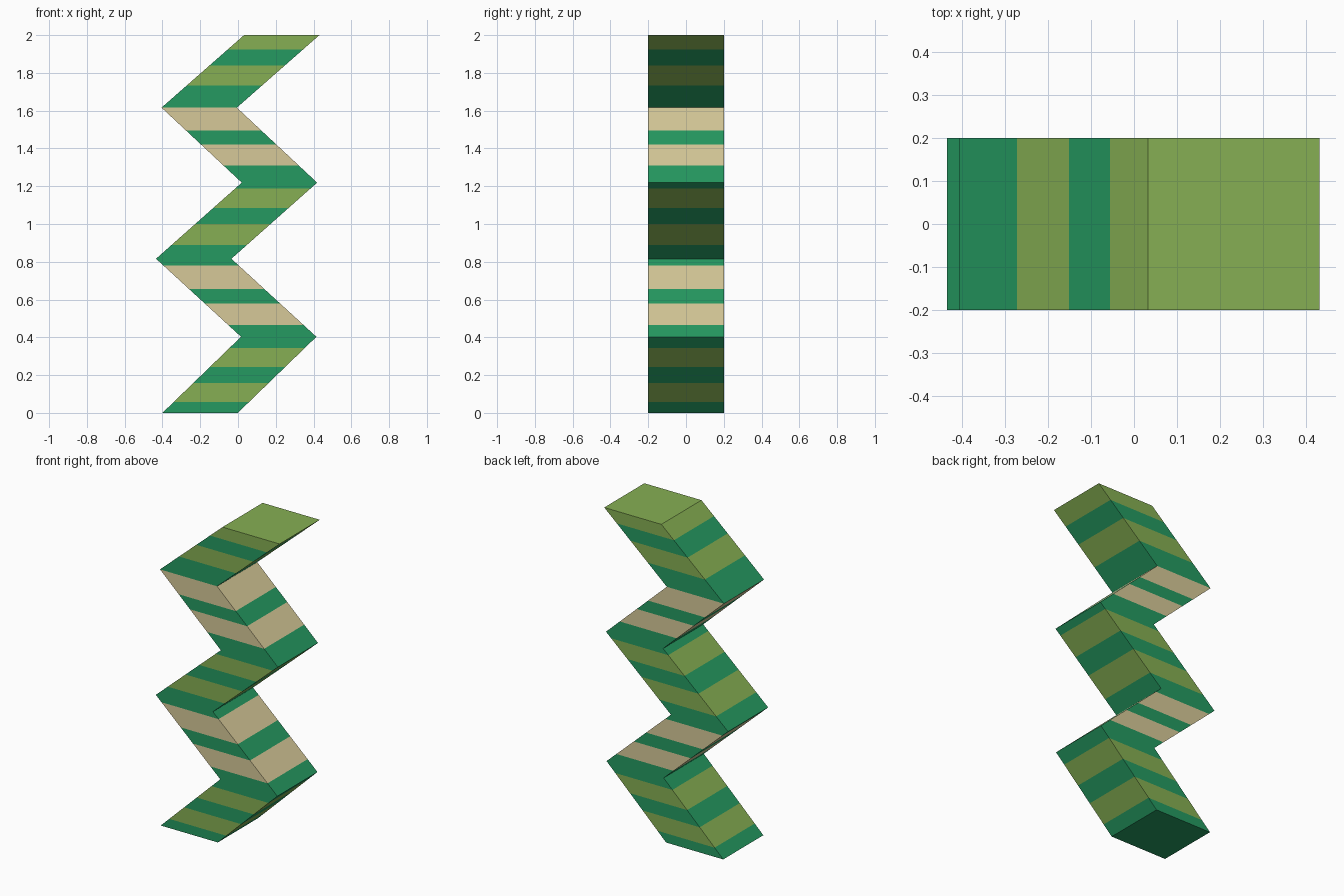
import bpy, bmesh

if "Cube" in bpy.data.objects:
    bpy.data.objects.remove(bpy.data.objects["Cube"])

def srgb(h):
    c = [int(h[i:i + 2], 16) / 255 for i in (0, 2, 4)]
    return [v / 12.92 if v <= 0.04045 else ((v + 0.055) / 1.055) ** 2.4 for v in c] + [1.0]

HALF_DEPTH, WIDTH = 0.2, 0.399
# zigzag corners: (height, left x)
KINKS = [(0, -0.40), (0.403, 0.016), (0.816, -0.434), (1.219, 0.02), (1.616, -0.405), (2.0, 0.032)]
# stripe tops from the ground up; green alternates with olive or tan
STRIPES = [0.058, 0.159, 0.244, 0.344, 0.466, 0.578, 0.657, 0.78, 0.89, 1.0,
           1.086, 1.187, 1.309, 1.42, 1.494, 1.616, 1.733, 1.839, 1.923, 2.0]
GREEN, OLIVE, TAN = range(3)

def left_x(z):
    for (z0, x0), (z1, x1) in zip(KINKS, KINKS[1:]):
        if z <= z1:
            return x0 + (x1 - x0) * (z - z0) / (z1 - z0)

def stripe_colour(z):
    i = next(n for n, top in enumerate(STRIPES) if z < top)
    if i % 2 == 0:
        return GREEN
    return TAN if (i // 2) % 4 >= 2 else OLIVE

# striped zigzag column: square rings joined level by level
bm = bmesh.new()
levels = sorted({0.0, *STRIPES, *(float(k[0]) for k in KINKS)})
rings = []
for z in levels:
    x = left_x(z)
    rings.append([bm.verts.new(p) for p in (
        (x, -HALF_DEPTH, z), (x + WIDTH, -HALF_DEPTH, z),
        (x + WIDTH, HALF_DEPTH, z), (x, HALF_DEPTH, z))])
for n in range(len(levels) - 1):
    colour = stripe_colour((levels[n] + levels[n + 1]) / 2)
    a, b = rings[n], rings[n + 1]
    for i in range(4):
        j = (i + 1) % 4
        bm.faces.new((a[i], a[j], b[j], b[i])).material_index = colour
# end caps
bm.faces.new(rings[0][::-1]).material_index = GREEN
bm.faces.new(rings[-1]).material_index = OLIVE
bmesh.ops.recalc_face_normals(bm, faces=bm.faces[:])

mesh = bpy.data.meshes.new("zigzag_column")
bm.to_mesh(mesh)
bm.free()
for name, code in (("green", "259A61"), ("olive_green", "86AF53"), ("tan", "D6C998")):
    mat = bpy.data.materials.new(name)
    mat.diffuse_color = srgb(code)
    mat.use_nodes = True
    mat.node_tree.nodes["Principled BSDF"].inputs["Base Color"].default_value = mat.diffuse_color
    mesh.materials.append(mat)
bpy.context.collection.objects.link(bpy.data.objects.new("zigzag_column", mesh))
